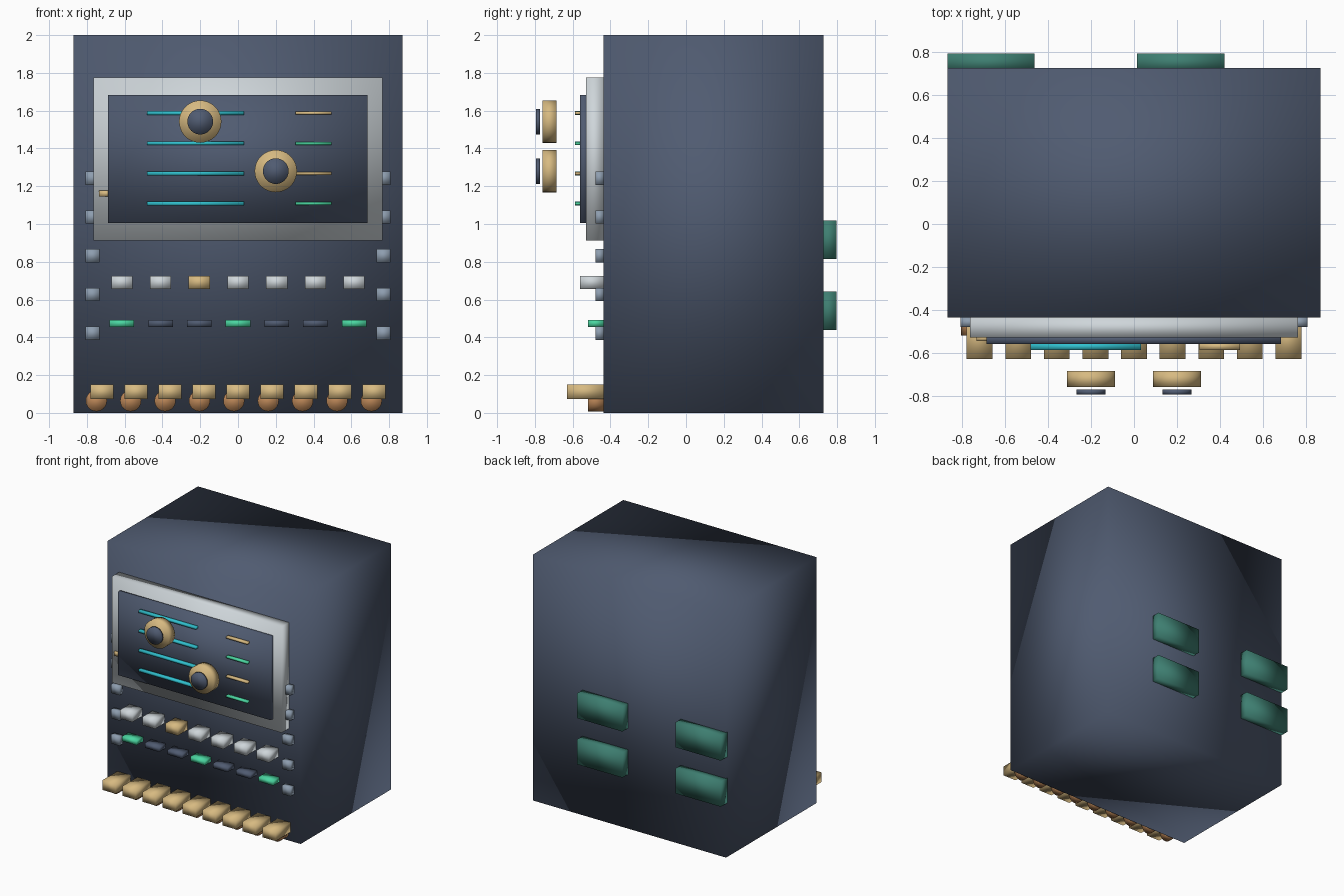
import bpy
import math

old = bpy.data.objects.get("Cube")
if old:
    bpy.data.objects.remove(old, do_unlink=True)


def material(name, rgb):
    m = bpy.data.materials.new(name)
    m.use_nodes = True
    m.diffuse_color = (*rgb, 1)
    m.node_tree.nodes["Principled BSDF"].inputs["Base Color"].default_value = (*rgb, 1)
    return m


slate = material("slate blue", (0.08, 0.105, 0.165))
silver = material("silver", (0.62, 0.67, 0.70))
brass = material("brass", (0.68, 0.49, 0.22))
copper = material("copper", (0.52, 0.25, 0.10))
cyan = material("cyan", (0.03, 0.53, 0.62))
mint = material("mint green", (0.07, 0.68, 0.36))
teal = material("dark teal", (0.048, 0.21, 0.165))
steel = material("steel blue", (0.27, 0.34, 0.43))


def finish(name, mat):
    ob = bpy.context.object
    ob.name = name
    ob.data.materials.append(mat)
    bpy.ops.object.shade_smooth()  # soft shading across every edge
    return ob


def box(name, mat, x, y, z):
    """Box from (min, max) ranges."""
    ranges = (x, y, z)
    bpy.ops.mesh.primitive_cube_add(size=1, location=[(a + b) / 2 for a, b in ranges])
    bpy.context.object.scale = [b - a for a, b in ranges]
    bpy.ops.object.transform_apply(location=False, rotation=False, scale=True)
    return finish(name, mat)


def block(name, mat, cx, cz, w, h, y):
    """Front-mounted box given by its centre and size."""
    return box(name, mat, (cx - w / 2, cx + w / 2), y, (cz - h / 2, cz + h / 2))


def disc(name, mat, cx, cz, r, y, sides):
    """Cylinder whose axis runs front to back."""
    bpy.ops.mesh.primitive_cylinder_add(
        vertices=sides, radius=r, depth=y[1] - y[0],
        location=(cx, sum(y) / 2, cz), rotation=(math.pi / 2, 0, 0))
    return finish(name, mat)


# Cabinet, display frame and screen
FRONT = -0.437
box("cabinet", slate, (-0.87, 0.87), (FRONT, 0.727), (0, 2))
box("display_frame", silver, (-0.765, 0.765), (-0.53, FRONT), (0.912, 1.775))
box("screen", slate, (-0.688, 0.686), (-0.56, -0.52), (1.005, 1.683))
box("frame_tab", brass, (-0.735, -0.66), (-0.545, -0.52), (1.145, 1.178))

# Lines across the screen
for i, z in enumerate((1.587, 1.427, 1.268, 1.108)):
    block(f"long_line_{i}", cyan, -0.225, z, 0.515, 0.02, (-0.587, -0.555))
    block(f"short_line_{i}", mint if i % 2 else brass, 0.4, z, 0.19, 0.016, (-0.587, -0.555))

# Dials with dark caps
for i, (x, z) in enumerate(((-0.2, 1.542), (0.2, 1.28))):
    disc(f"dial_{i}", brass, x, z, 0.112, (-0.76, -0.685), 36)
    disc(f"dial_cap_{i}", slate, x, z, 0.068, (-0.795, -0.772), 32)

# Studs down both sides
for side in (-1, 1):
    for i in range(5):
        block(f"stud_{side}_{i}", steel, side * 0.77, 0.422 + 0.205 * i, 0.076, 0.07, (-0.48, FRONT))

# Two rows of buttons
for i in range(7):
    x = 0.205 * (i - 3)
    block(f"upper_button_{i}", brass if i == 2 else silver, x, 0.691, 0.112, 0.07, (-0.56, FRONT))
    block(f"lower_button_{i}", slate if i % 3 else mint, x, 0.474, 0.13, 0.038, (-0.52, FRONT))

# Keys along the base with round feet beneath
for i in range(9):
    block(f"key_{i}", brass, 0.18 * (i - 4), 0.112, 0.12, 0.078, (-0.63, FRONT))
    disc(f"round_foot_{i}", copper, -0.75 + 0.182 * i, 0.064, 0.056, (-0.52, FRONT), 24)

# Rear vent plates
for x in (-0.87, 0.015):
    for z in (0.44, 0.815):
        box("rear_plate", teal, (x, x + 0.407), (0.71, 0.796), (z, z + 0.203))
